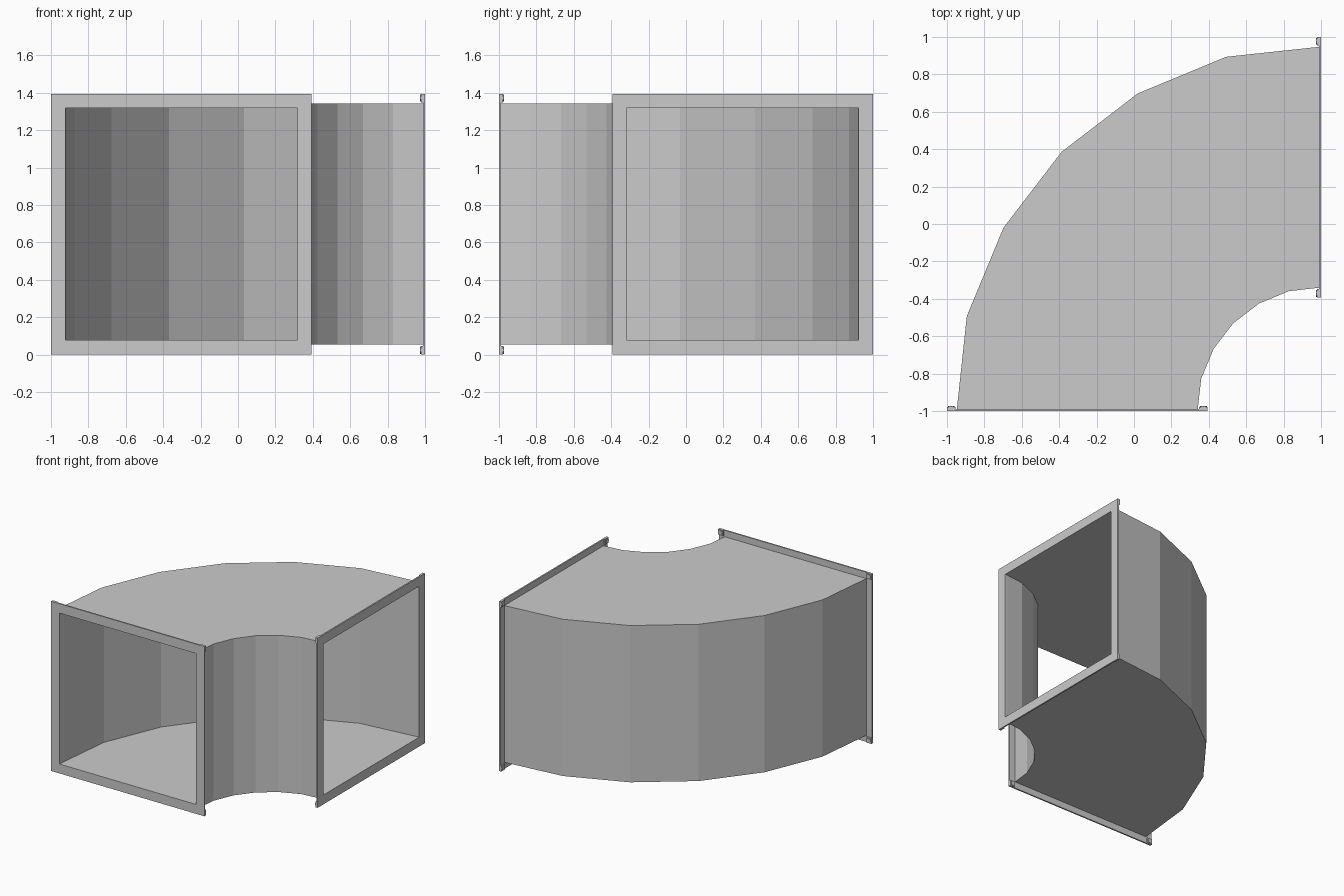
import bpy, bmesh, math
from mathutils import Vector, Matrix

if "Cube" in bpy.data.objects:
    bpy.data.objects.remove(bpy.data.objects["Cube"])

C = 0.697           # half size of the flange square
OUTER, INNER = 0.644, 0.62   # half size of duct outside / inside
MID = 2 - C         # bend radius of the centreline, about (1, -1)
PLATE = 0.012       # flange plate thickness
SEGS = 6


def square(h):
    return [(-h, -h), (h, -h), (h, h), (-h, h)]


def finish(bm, name):
    bmesh.ops.recalc_face_normals(bm, faces=bm.faces)
    me = bpy.data.meshes.new(name)
    bm.to_mesh(me)
    bm.free()
    ob = bpy.data.objects.new(name, me)
    bpy.context.collection.objects.link(ob)
    return ob


def flat_tube(bm, rings_out, rings_in):
    """Hollow square tube through matching outer and inner rings."""
    for rings in (rings_out, rings_in):
        for a, b in zip(rings, rings[1:]):
            for i in range(4):
                j = (i + 1) % 4
                bm.faces.new((a[i], a[j], b[j], b[i]))
    for k in (0, -1):
        o, n = rings_out[k], rings_in[k]
        for i in range(4):
            j = (i + 1) % 4
            bm.faces.new((o[i], o[j], n[j], n[i]))


# Curved duct: square hollow section swept through a mitred quarter turn
bm = bmesh.new()


def duct_ring(k, h):
    a = math.radians(90) * k / SEGS
    mitre = 1.0 if k in (0, SEGS) else 1.007
    verts = []
    for u, w in square(h):
        r = (MID + u) * mitre
        x, y = 1 - r * math.cos(a), -1 + r * math.sin(a)
        if k == 0:
            y = -1 + PLATE
        if k == SEGS:
            x = 1 - PLATE
        verts.append(bm.verts.new((x, y, C + w)))
    return verts


flat_tube(bm, [duct_ring(k, OUTER) for k in range(SEGS + 1)],
          [duct_ring(k, INNER) for k in range(SEGS + 1)])
finish(bm, "elbow_duct")


# End flanges: the second is the first mirrored across the bend diagonal
def place(bm, mirrored):
    if mirrored:
        for v in bm.verts:
            v.co = Vector((-v.co.y, -v.co.x, v.co.z))


for label, mirrored in (("front", False), ("side", True)):
    bm = bmesh.new()

    def frame_ring(y, h):
        return [bm.verts.new((C - 1 + u, y, C + w)) for u, w in square(h)]

    ys = (-1, -1 + PLATE)
    flat_tube(bm, [frame_ring(y, C) for y in ys], [frame_ring(y, INNER) for y in ys])
    place(bm, mirrored)
    finish(bm, label + "_flange")

    # Corner pads with a bolt on the back of the flange
    bm = bmesh.new()
    for sx, sz in square(1):
        cx, cz = C - 1 + sx * (C - 0.023), C + sz * (C - 0.023)
        bmesh.ops.create_cube(bm, size=1, matrix=Matrix.Translation((cx, -0.984, cz))
                              @ Matrix.Diagonal((0.046, 0.01, 0.046, 1)))
        bmesh.ops.create_cone(bm, cap_ends=True, segments=10, radius1=0.019,
                              radius2=0.019, depth=0.012,
                              matrix=Matrix.Translation((cx, -0.98, cz))
                              @ Matrix.Rotation(math.pi / 2, 4, 'X'))
    place(bm, mirrored)
    finish(bm, label + "_corner_bolts")
